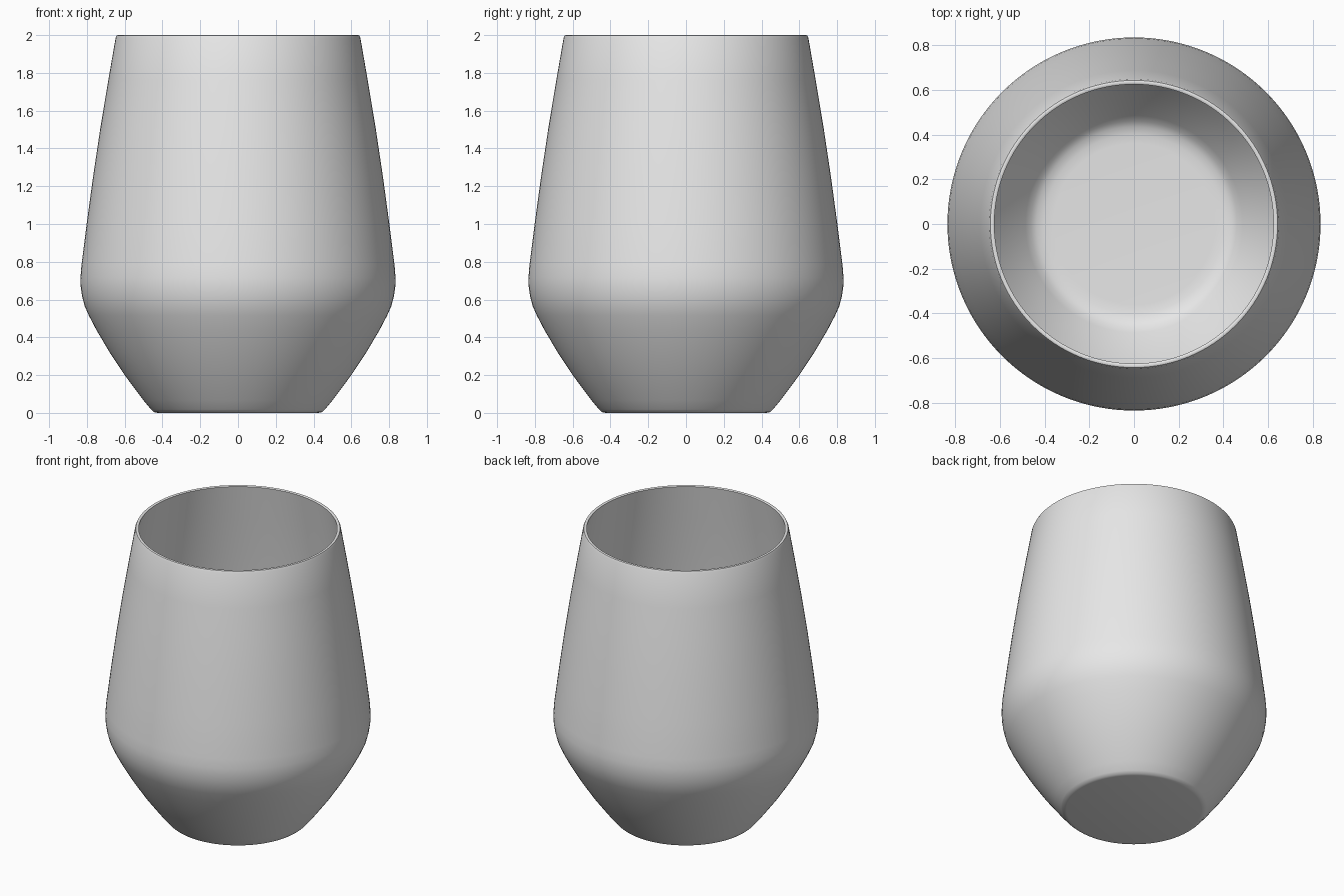
import bpy, bmesh, math

if "Cube" in bpy.data.objects:
    bpy.data.objects.remove(bpy.data.objects["Cube"])

SEGMENTS = 128

# Profile (radius, height): outside from base to rim, then inside down to floor
outer = [(0.425, 0.0), (0.445, 0.004), (0.46, 0.018), (0.50, 0.066),
         (0.60, 0.20), (0.68, 0.321), (0.748, 0.436), (0.79, 0.516),
         (0.812, 0.566), (0.826, 0.62), (0.833, 0.67), (0.834, 0.715),
         (0.829, 0.78), (0.80, 1.01), (0.766, 1.26), (0.73, 1.50),
         (0.687, 1.76), (0.648, 1.985), (0.642, 1.998)]
rim = [(0.637, 2.0), (0.629, 2.0), (0.624, 1.996)]
inner = [(0.665, 1.76), (0.708, 1.50), (0.744, 1.26), (0.778, 1.01),
         (0.807, 0.78), (0.812, 0.715), (0.811, 0.67), (0.805, 0.625),
         (0.792, 0.575), (0.77, 0.526), (0.729, 0.446), (0.661, 0.332),
         (0.582, 0.212), (0.485, 0.08), (0.46, 0.052), (0.435, 0.036),
         (0.40, 0.027), (0.36, 0.025)]
profile = outer + rim + inner

# Revolve the profile into a closed thin-walled cup
bm = bmesh.new()
rings = []
for r, z in profile:
    rings.append([bm.verts.new((r * math.cos(2 * math.pi * i / SEGMENTS),
                                r * math.sin(2 * math.pi * i / SEGMENTS), z))
                  for i in range(SEGMENTS)])
for a, b in zip(rings, rings[1:]):
    for i in range(SEGMENTS):
        j = (i + 1) % SEGMENTS
        bm.faces.new((a[i], a[j], b[j], b[i]))

# Base underside and inner floor
bm.faces.new(rings[0][::-1])
bm.faces.new(rings[-1])
bmesh.ops.recalc_face_normals(bm, faces=bm.faces)

mesh = bpy.data.meshes.new("tumbler")
bm.to_mesh(mesh)
bm.free()
cup = bpy.data.objects.new("tumbler", mesh)
bpy.context.collection.objects.link(cup)

# Single light grey colour
mat = bpy.data.materials.new("light grey")
mat.diffuse_color = (0.8, 0.8, 0.8, 1)
mat.use_nodes = True
mat.node_tree.nodes["Principled BSDF"].inputs["Base Color"].default_value = mat.diffuse_color
mesh.materials.append(mat)

bpy.context.view_layer.objects.active = cup
cup.select_set(True)
bpy.ops.object.shade_smooth_by_angle(angle=math.radians(40))
